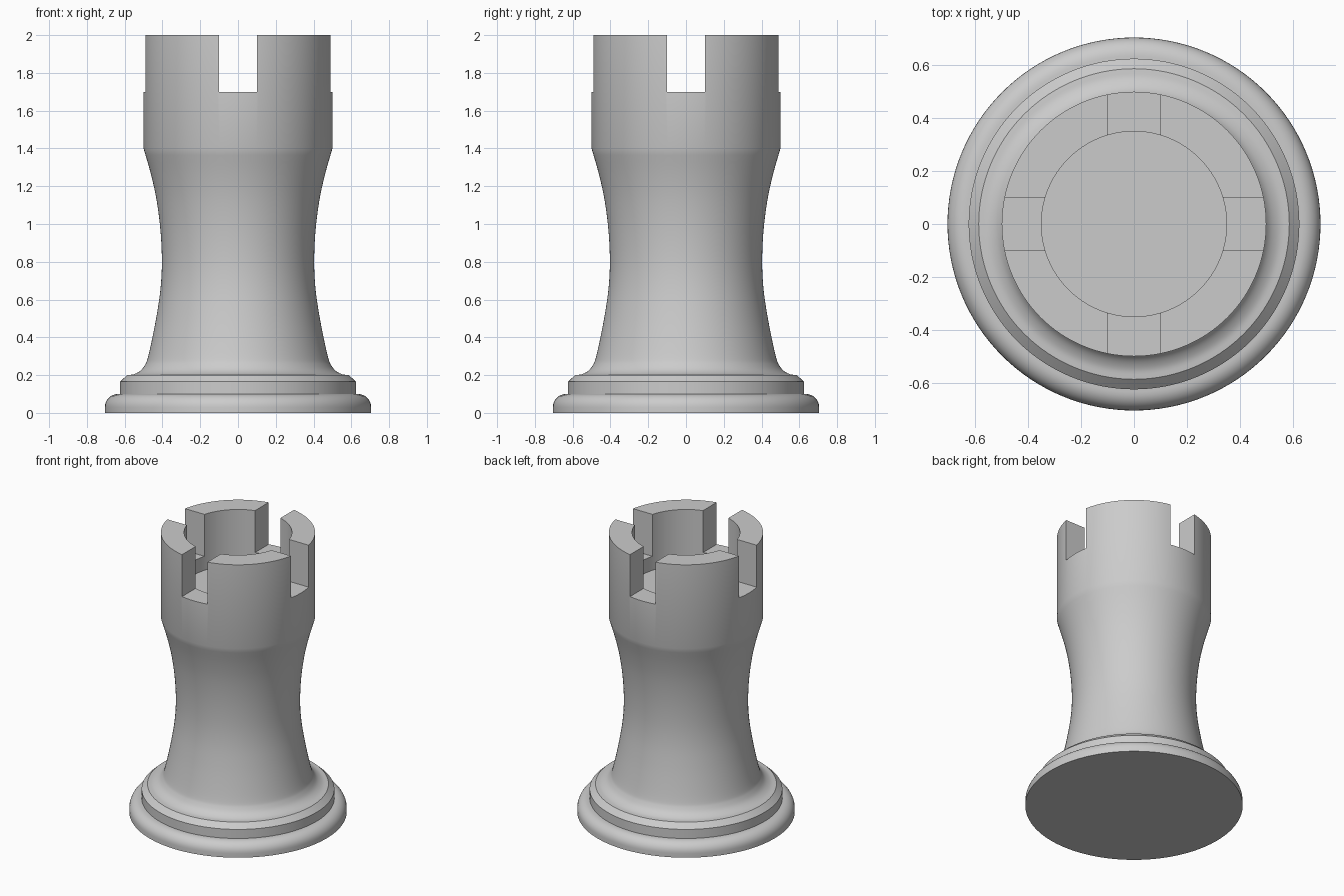
import bpy, bmesh, math
from mathutils import Vector

if "Cube" in bpy.data.objects:
    bpy.data.objects.remove(bpy.data.objects["Cube"], do_unlink=True)

SEGMENTS = 128

grey = bpy.data.materials.new("light grey")
grey.use_nodes = True
grey.diffuse_color = (0.6, 0.6, 0.6, 1)
grey.node_tree.nodes["Principled BSDF"].inputs["Base Color"].default_value = (0.6, 0.6, 0.6, 1)


def arc(cx, cz, rx, rz, start, end, steps=8):
    """Elliptical arc in the profile plane, angles in degrees."""
    angles = [math.radians(start + (end - start) * i / steps) for i in range(steps + 1)]
    return [(cx + rx * math.cos(a), cz + rz * math.sin(a)) for a in angles]


def spline(points, steps=4):
    """Catmull-Rom curve through the points."""
    p = [Vector(q) for q in points]
    p = [2 * p[0] - p[1]] + p + [2 * p[-1] - p[-2]]
    out = []
    for a, b, c, d in zip(p, p[1:], p[2:], p[3:]):
        for i in range(steps):
            t = i / steps
            out.append(0.5 * (2 * b + (c - a) * t + (2 * a - 5 * b + 4 * c - d) * t**2
                              + (3 * b - a - 3 * c + d) * t**3))
    return [tuple(q) for q in out] + [tuple(points[-1])]


def lathe(name, profile):
    """Spin a radius/height profile around the z axis."""
    bm = bmesh.new()
    verts = [bm.verts.new((r, 0, z)) for r, z in profile]
    edges = [bm.edges.new(pair) for pair in zip(verts, verts[1:])]
    bmesh.ops.spin(bm, geom=verts + edges, axis=(0, 0, 1), cent=(0, 0, 0),
                   angle=math.tau, steps=SEGMENTS)
    bmesh.ops.remove_doubles(bm, verts=bm.verts, dist=0.0001)
    bmesh.ops.recalc_face_normals(bm, faces=bm.faces)
    mesh = bpy.data.meshes.new(name)
    bm.to_mesh(mesh)
    bm.free()
    mesh.materials.append(grey)
    obj = bpy.data.objects.new(name, mesh)
    bpy.context.collection.objects.link(obj)
    return obj


def activate(obj):
    bpy.ops.object.select_all(action='DESELECT')
    obj.select_set(True)
    bpy.context.view_layer.objects.active = obj


# Rounded foot and chamfered ring
foot = lathe("foot", [(0, 0), (0.705, 0)] + arc(0.635, 0.03, 0.07, 0.07, 0, 90) + [(0, 0.1)])
ring = lathe("base_ring", [(0, 0.1), (0.625, 0.1), (0.625, 0.165), (0.587, 0.2), (0, 0.2)])

# Waisted tower with a hollow crown
waist = spline([(0.587, 0.2), (0.55, 0.205), (0.515, 0.225), (0.492, 0.255), (0.478, 0.29),
                (0.455, 0.39), (0.43, 0.52), (0.41, 0.66), (0.403, 0.8), (0.41, 0.96),
                (0.43, 1.12), (0.46, 1.26), (0.5, 1.4)])
tower = lathe("tower", [(0, 0.2)] + waist + [(0.5, 2), (0.35, 2), (0.35, 1.6), (0, 1.6)])

# Crossing slots that leave four battlements
for turn in (0, math.pi / 2):
    bpy.ops.mesh.primitive_cube_add(size=1, location=(0, 0, 2), rotation=(0, 0, turn))
    cutter = bpy.context.object
    cutter.name = "slot_cutter"
    cutter.scale = (0.2, 2, 0.6)
    cutter.hide_render = True
    activate(tower)
    cut = tower.modifiers.new("slot", 'BOOLEAN')
    cut.operation = 'DIFFERENCE'
    cut.solver = 'EXACT'
    cut.object = cutter
    bpy.ops.object.modifier_apply(modifier=cut.name)
    bpy.data.objects.remove(cutter, do_unlink=True)

for part in (foot, ring, tower):
    activate(part)
    bpy.ops.object.shade_smooth_by_angle(angle=math.radians(30))
